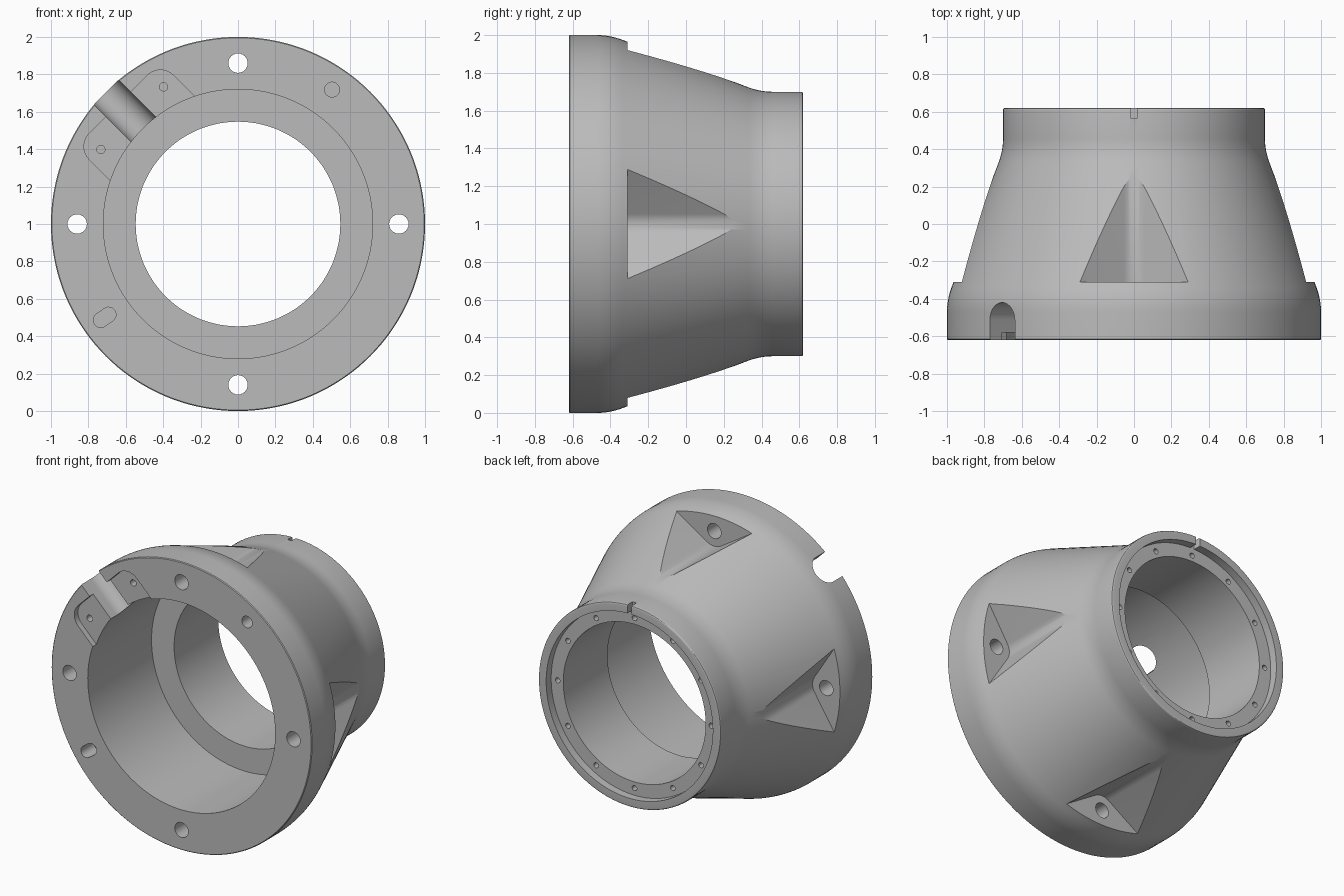
import bpy, bmesh, math

old = bpy.data.objects.get("Cube")
if old:
    bpy.data.objects.remove(old)

SEGMENTS = 144
FRONT, BACK = -0.62, 0.62

metal = bpy.data.materials.new("cast_grey_metal")
metal.use_nodes = True
GREY = (0.5, 0.5, 0.5, 1)
metal.diffuse_color = GREY
metal.node_tree.nodes["Principled BSDF"].inputs["Base Color"].default_value = GREY


def finish(bm, name):
    bmesh.ops.recalc_face_normals(bm, faces=bm.faces)
    mesh = bpy.data.meshes.new(name)
    bm.to_mesh(mesh)
    bm.free()
    mesh.materials.append(metal)
    obj = bpy.data.objects.new(name, mesh)
    bpy.context.scene.collection.objects.link(obj)
    return obj


def bend(a, b, c, steps=8):
    """Rounded corner from a to c around b."""
    ts = [i / steps for i in range(steps + 1)]
    return [tuple((1-t)**2*p + 2*t*(1-t)*q + t*t*r for p, q, r in zip(a, b, c)) for t in ts]


def arc(cx, cy, r, start, end, steps=24):
    angles = [math.radians(start + (end - start) * i / steps) for i in range(steps + 1)]
    return [(cx + r * math.cos(a), cy + r * math.sin(a)) for a in angles]


def circle(cx, cy, r):
    return arc(cx, cy, r, 0, 360)[:-1]


def place(t, y, u, degrees):
    """t = tangential, u = radial, turned about the bore axis."""
    a = math.radians(degrees)
    return (t*math.cos(a) + u*math.sin(a), y, 1 + u*math.cos(a) - t*math.sin(a))


def prism(bm, points, lo, hi, degrees=0, radial=False):
    """Extrude a (t, u) outline along y, or a (t, y) outline along the radius."""
    rings = []
    for d in (lo, hi):
        rings.append([bm.verts.new(place(p, d, q, degrees) if not radial
                                   else place(p, q, d, degrees)) for p, q in points])
    low, high = rings
    bm.faces.new(low)
    bm.faces.new(high)
    n = len(points)
    for i in range(n):
        j = (i + 1) % n
        bm.faces.new((low[i], low[j], high[j], high[i]))


def cut(body, bm, name):
    cutter = finish(bm, name)
    mod = body.modifiers.new(name, "BOOLEAN")
    mod.operation, mod.solver, mod.object = "DIFFERENCE", "EXACT", cutter
    bpy.context.view_layer.objects.active = body
    bpy.ops.object.modifier_apply(modifier=mod.name)
    bpy.data.objects.remove(cutter)


# Housing: flange, cone, neck, recessed rear lip and stepped bore, as (y, radius)
def cone(y):
    return 0.965 - 0.377 * (y + 0.31)


profile = [(FRONT, 0.72), (FRONT, 0.995), (FRONT + 0.005, 1.0)]
profile += bend((-0.47, 1.0), (-0.403, 1.0), (-0.335, cone(-0.335)))
profile += bend((0.33, cone(0.33)), (0.393, 0.7), (0.46, 0.7))
profile += bend((BACK - 0.012, 0.7), (BACK, 0.7), (BACK, 0.688), 4)
profile += [(BACK, 0.64), (0.565, 0.64), (0.565, 0.547), (0.08, 0.547), (0.08, 0.72)]

bm = bmesh.new()
rings = [[bm.verts.new(place(0, y, r, 360 * s / SEGMENTS)) for y, r in profile]
         for s in range(SEGMENTS)]
for s in range(SEGMENTS):
    here, there = rings[s], rings[(s + 1) % SEGMENTS]
    for i in range(len(profile)):
        j = (i + 1) % len(profile)
        bm.faces.new((here[i], here[j], there[j], there[i]))
housing = finish(bm, "housing")

# Four V-shaped wrench pockets with a rounded valley
slope, valley_r, floor = 32.5, 0.1, 0.755
valley = arc(0, floor + valley_r, valley_r, 270 - slope, 270 + slope, 10)
vx, vu = valley[-1]
rise = vu + (0.6 - vx) * math.tan(math.radians(slope))
pocket = [(-0.6, 1.3), (-0.6, rise)] + valley + [(0.6, rise), (0.6, 1.3)]
bm = bmesh.new()
for k in range(4):
    prism(bm, pocket, -0.31, 0.55, 90 * k)
cut(housing, bm, "pocket_cutter")

# Bolt holes into the pockets, dowel hole, dowel slot and rear screw holes
bm = bmesh.new()
for k in range(4):
    prism(bm, circle(0, 0.86, 0.052), -0.8, -0.2, 90 * k)
prism(bm, circle(0, 0.877, 0.04), -0.8, -0.48, 35)
slot = arc(0, 0.895, 0.04, 0, 180, 12) + arc(0, 0.845, 0.04, 180, 360, 12)
prism(bm, slot, -0.8, -0.48, 235)
for k in range(12):
    prism(bm, circle(0, 0.59, 0.018), 0.48, 0.7, 30 * k)
cut(housing, bm, "hole_cutter")

# Shallow cover recess around the cable channel
recess = [(-0.318, 0.6), (0.318, 0.6)]
recess += arc(0.218, 0.805, 0.1, 0, 90, 10) + arc(-0.218, 0.805, 0.1, 90, 180, 10)
bm = bmesh.new()
prism(bm, recess, -0.8, FRONT + 0.04, -45)
cut(housing, bm, "recess_cutter")

# Cable channel with a round floor, its two screw holes and the rear key notch
bm = bmesh.new()
channel = [(-0.094, -0.8), (0.094, -0.8)] + arc(0, -0.514, 0.094, 0, 180)
prism(bm, channel, 0.5, 1.2, -45, radial=True)
for side in (-1, 1):
    prism(bm, circle(side * 0.237, 0.80, 0.022), -0.8, -0.48, -45)
notch = [(-0.016, 0.565), (0.016, 0.565), (0.016, 0.7), (-0.016, 0.7)]
prism(bm, notch, 0.6, 0.8, 0, radial=True)
cut(housing, bm, "channel_cutter")

# Smooth curved walls, crisp machined edges
bpy.ops.object.select_all(action="DESELECT")
housing.select_set(True)
bpy.context.view_layer.objects.active = housing
bpy.ops.object.shade_smooth_by_angle(angle=math.radians(25))
